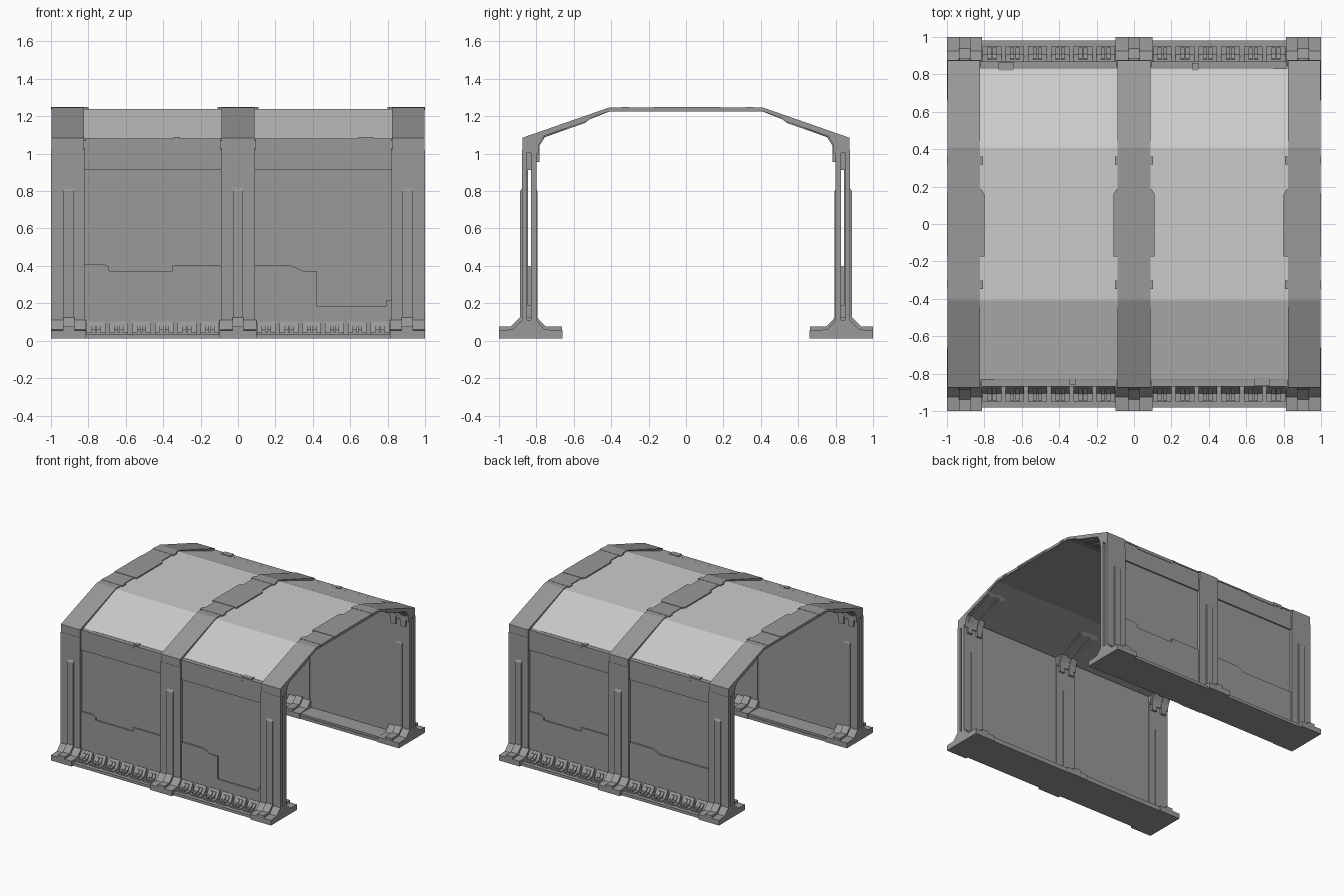
import bpy, bmesh


def material(name, v):
    m = bpy.data.materials.new(name)
    m.diffuse_color = (v, v, v, 1)
    return m


DARK = material("dark_grey", 0.32)
LIGHT = material("light_grey", 0.55)


def build(name, parts, s=1, mat=DARK):
    """parts: (axis, 2D profile, start, end); s=-1 turns the result 180 degrees about z."""
    bm = bmesh.new()
    for axis, prof, a, b in parts:
        if axis == 'x':      # profile is (y, z)
            pts, vec = [(a, p, q) for p, q in prof], (b - a, 0, 0)
        elif axis == 'y':    # profile is (x, z)
            pts, vec = [(p, a, q) for p, q in prof], (0, b - a, 0)
        else:                # profile is (x, y)
            pts, vec = [(p, q, a) for p, q in prof], (0, 0, b - a)
        f = bm.faces.new([bm.verts.new(p) for p in pts])
        ext = bmesh.ops.extrude_face_region(bm, geom=[f], use_keep_orig=True)
        verts = [v for v in ext['geom'] if isinstance(v, bmesh.types.BMVert)]
        bmesh.ops.translate(bm, verts=verts, vec=vec)
    for v in bm.verts:
        v.co.x *= s
        v.co.y *= s
    bmesh.ops.recalc_face_normals(bm, faces=bm.faces)
    me = bpy.data.meshes.new(name)
    bm.to_mesh(me)
    bm.free()
    me.materials.append(mat)
    ob = bpy.data.objects.new(name, me)
    bpy.context.collection.objects.link(ob)
    return ob


def box(x0, x1, y0, y1, z0, z1):
    return ('x', [(y0, z0), (y1, z0), (y1, z1), (y0, z1)], x0, x1)


def arch(outer, inner):
    """Closed yz profile mirrored in y from half outlines running eave to ridge."""
    return outer + [(-y, z) for y, z in outer[::-1]] + [(-y, z) for y, z in inner] + inner[::-1]


RIBS = [(-1, -0.82), (-0.09, 0.09), (0.82, 1)]
BAYS = [(-0.82, -0.09), (0.09, 0.82)]
RIDGES = [-0.905, 0, 0.905]

# Roof skin: light panels above a dark liner
build("roof_panels", [('x', arch([(-0.83, 1.081), (-0.41, 1.24)],
                                 [(-0.83, 1.074), (-0.41, 1.233)]), -0.985, 0.985)], mat=LIGHT)
build("roof_liner", [('x', arch([(-0.845, 1.069), (-0.83, 1.074), (-0.41, 1.233)],
                                [(-0.80, 1.072), (-0.41, 1.225)]), -0.985, 0.985)])

# Roof ribs with eave brackets
rib = arch([(-0.875, 1.01), (-0.875, 1.085), (-0.41, 1.247)],
           [(-0.79, 1.0), (-0.785, 1.05), (-0.76, 1.095), (-0.53, 1.172), (-0.51, 1.19), (-0.41, 1.226)])
for i, (a, b) in enumerate(RIBS):
    build("roof_rib_%d" % i, [('x', rib, a + 0.003, b - 0.003)])

# Cover plates with locking tabs on top of the ribs
caps = []
for a, b in RIBS:
    l = a if a == -1 else a - 0.02
    r = b if b == 1 else b + 0.02
    ml, mr = (a if a == -1 else a - 0.012), (b if b == 1 else b + 0.012)
    caps.append(('z', [(l, -0.175), (r, -0.175), (r, 0.16), (mr - 0.008, 0.185),
                       (ml + 0.008, 0.185), (l, 0.16)], 1.236, 1.25))
    for y in (-0.325, 0.34):
        caps.append(box(ml, mr, y - 0.022, y + 0.022, 1.234, 1.249))
build("roof_cover_plates", caps)

for s, side in ((1, "front"), (-1, "back")):
    # Foundation strip
    build(side + "_base", [box(-0.99, 0.99, -0.98, -0.665, 0.012, 0.035),
                           box(-0.985, 0.985, -0.86, -0.67, 0.03, 0.052)], s)

    # Pillars: double skins, flared feet, raised ridges
    parts = []
    for a, b in RIBS:
        parts += [box(a, b, -0.877, -0.85, 0.05, 1.02), box(a, b, -0.83, -0.80, 0.05, 1.02)]
    build(side + "_pillars", parts, s)

    parts = []
    for (a, b), c in zip(RIBS, RIDGES):
        l, r = max(a - 0.008, -1), min(b + 0.008, 1)
        parts.append(('x', [(-1, 0.012), (-0.66, 0.012), (-0.66, 0.055), (-0.755, 0.06),
                            (-0.80, 0.11), (-0.877, 0.11), (-0.925, 0.06), (-1, 0.055)], l, r))
        parts.append(('x', [(-1, 0.02), (-0.662, 0.02), (-0.662, 0.075), (-0.75, 0.075),
                            (-0.797, 0.125), (-0.888, 0.125), (-0.937, 0.075), (-1, 0.075)],
                      c - 0.03, c + 0.03))
    build(side + "_pillar_feet", parts, s)

    parts = []
    for c in RIDGES:
        for y0, y1 in ((-0.87, -0.887), (-0.81, -0.795)):
            parts.append(('x', [(y0, 0.1), (y1, 0.1), (y1, 0.80), (y0, 0.825)],
                          c - 0.028, c + 0.028))
    build(side + "_pillar_ridges", parts, s)

    # Paired bracket bars inside each eave
    parts = []
    for c in RIDGES:
        for d in (-0.045, 0.045):
            parts.append(('x', [(-0.81, 0.955), (-0.784, 0.955), (-0.784, 1.04), (-0.755, 1.088),
                                (-0.54, 1.164), (-0.52, 1.18), (-0.76, 1.11), (-0.81, 1.06)],
                          c + d - 0.022, c + d + 0.022))
    build(side + "_eave_brackets", parts, s)

    # Wall skins: recessed middle, thicker header, gap filler
    parts = []
    for a, b in BAYS:
        parts += [box(a, b, -0.852, -0.846, 0.03, 1.07),
                  box(a, b, -0.864, -0.83, 0.915, 1.07),
                  box(a, b, -0.83, -0.808, 0.03, 1.075),
                  box(a, b, -0.846, -0.83, 0.03, 0.19)]
    parts += [box(-0.93, 0.93, -0.852, -0.828, 0.912, 1.03),
              box(-0.8, 0.8, -0.848, -0.828, 0.19, 0.40)]
    build(side + "_wall_panels", parts, s)

    # Stepped lower wall plates
    left = [(-0.82, 0.03), (-0.82, 0.41), (-0.72, 0.41), (-0.69, 0.395), (-0.69, 0.372),
            (-0.35, 0.372), (-0.35, 0.403), (-0.09, 0.403), (-0.09, 0.03)]
    if s == 1:
        right = [(0.09, 0.03), (0.09, 0.403), (0.28, 0.403), (0.35, 0.372), (0.42, 0.372),
                 (0.42, 0.185), (0.79, 0.185), (0.79, 0.215), (0.82, 0.215), (0.82, 0.03)]
    else:
        right = [(0.09, 0.03), (0.09, 0.403), (0.30, 0.403), (0.36, 0.372), (0.82, 0.372),
                 (0.82, 0.03)]
    build(side + "_lower_wall_plates", [('y', left, -0.864, -0.85), ('y', right, -0.864, -0.85)], s)

    # Eave trim strips under the roof edge
    strip_a = [(-0.815, 1.085), (-0.815, 1.07), (-0.69, 1.07), (-0.69, 1.055), (-0.345, 1.055),
               (-0.345, 1.07), (-0.09, 1.07), (-0.09, 1.08), (-0.70, 1.08)]
    strip_b = [(0.09, 1.08), (0.09, 1.07), (0.38, 1.07), (0.43, 1.055), (0.645, 1.055),
               (0.645, 1.07), (0.82, 1.07), (0.82, 1.08)]
    build(side + "_eave_trim", [('y', strip_a, -0.868, -0.832), ('y', strip_b, -0.868, -0.832),
                                box(0.645, 0.725, -0.866, -0.822, 1.06, 1.09),
                                box(-0.345, -0.31, -0.86, -0.822, 1.06, 1.089)], s)

    # Row of gussets at the wall foot, six per bay
    parts = []
    for a, b in BAYS:
        pitch = (b - a) / 6
        for i in range(6):
            c = a + pitch * (i + 0.5)
            parts.append(('x', [(-0.85, 0.03), (-0.85, 0.102), (-0.868, 0.102), (-0.905, 0.045),
                                (-0.95, 0.045), (-0.95, 0.03)], c - 0.05, c + 0.05))
            for d in (-0.014, 0.014):
                parts.append(('x', [(-0.85, 0.03), (-0.85, 0.085), (-0.885, 0.085), (-0.91, 0.06),
                                    (-0.945, 0.06), (-0.945, 0.03)],
                              c + d - 0.011, c + d + 0.011))
    build(side + "_foot_gussets", parts, s)
